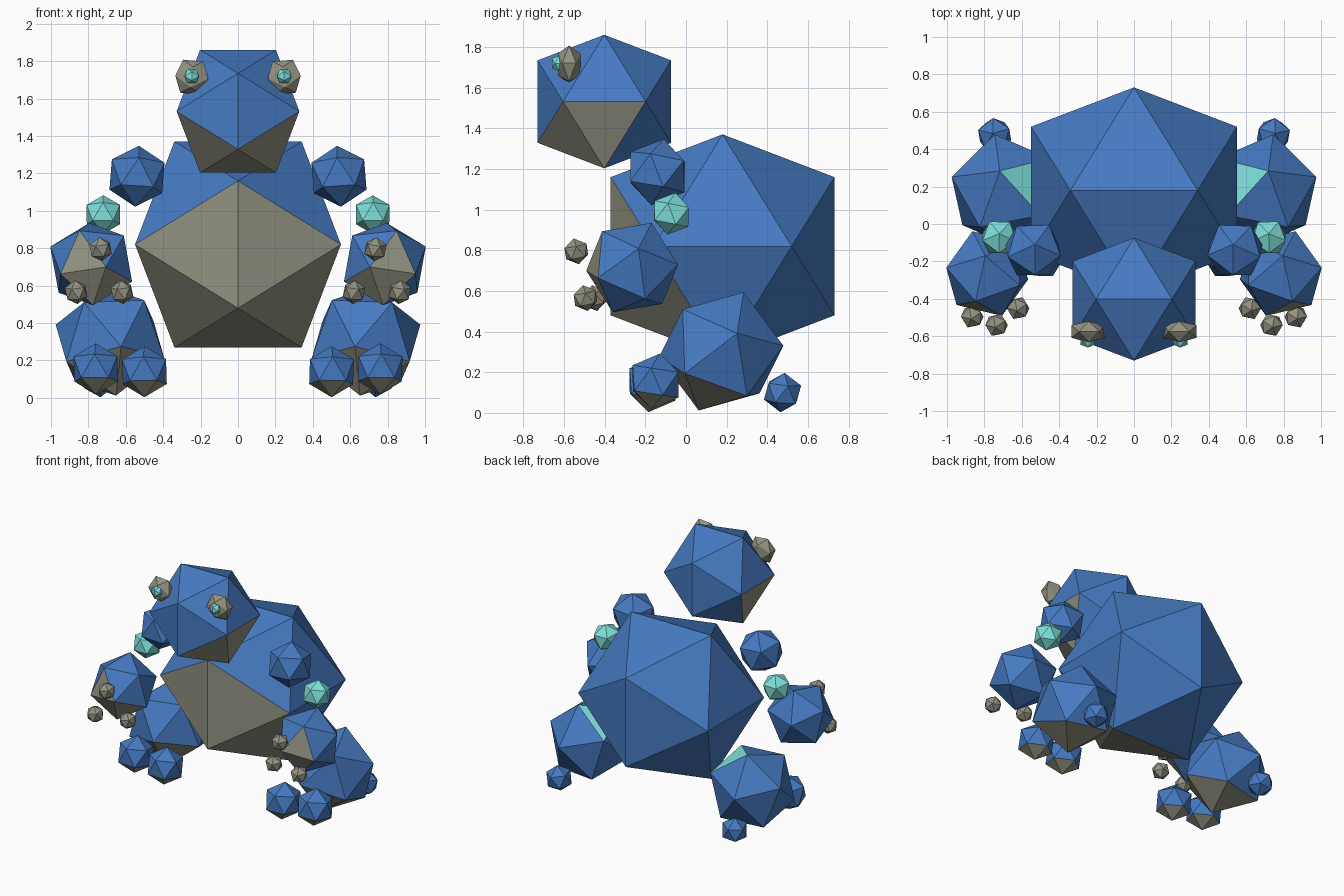
import bpy, bmesh, math
from mathutils import Vector, Matrix

if "Cube" in bpy.data.objects:
    bpy.data.objects.remove(bpy.data.objects["Cube"])


def material(name, rgb):
    m = bpy.data.materials.new(name)
    m.diffuse_color = (*rgb, 1)
    m.use_nodes = True
    m.node_tree.nodes["Principled BSDF"].inputs["Base Color"].default_value = m.diffuse_color
    return m


BLUE, GREY, TEAL = 0, 1, 2
MATS = [material("blue", (0.061, 0.195, 0.54)),
        material("warm_grey", (0.29, 0.29, 0.225)),
        material("teal", (0.21, 0.75, 0.71))]

# Vertex axis and neighbour giving the upright orientation
UPRIGHT = ((0.526, 0, 0.851), (-0.526, 0, 0.851))


def basis(axis, neighbour):
    """Frame whose z runs through one corner, with a second corner above x."""
    z = Vector(axis).normalized()
    n = Vector(neighbour)
    x = (n - z * n.dot(z)).normalized()
    return Matrix((x, z.cross(x), z)).transposed()


def gem(name, center, radius, colour, paint=(), orient=UPRIGHT, squash=1.0, mirror=True):
    """Twenty-sided ball; paint = (colour, direction, minimum dot product)."""
    frame = basis(*orient)
    for side in ((1, -1) if mirror else (1,)):
        bm = bmesh.new()
        top, low = [], []
        h, r = 1 / math.sqrt(5), 2 / math.sqrt(5)
        new = lambda p: bm.verts.new(frame @ Vector(p) * radius)
        north, south = new((0, 0, 1)), new((0, 0, -1))
        for i in range(5):
            t, u = math.radians(72 * i), math.radians(72 * i + 36)
            top.append(new((r * math.cos(t), r * math.sin(t), h)))
            low.append(new((r * math.cos(u), r * math.sin(u), -h)))
        for i in range(5):
            j = (i + 1) % 5
            for tri in ((north, top[i], top[j]), (top[i], low[i], top[j]),
                        (low[i], low[j], top[j]), (south, low[j], low[i])):
                bm.faces.new(tri)
        bm.normal_update()
        for f in bm.faces:
            f.material_index = colour
            for col, direction, limit in paint:
                if f.normal.dot(Vector(direction).normalized()) > limit:
                    f.material_index = col
        # Flatten, mirror and place
        for v in bm.verts:
            v.co = Vector((v.co.x * side, v.co.y * squash, v.co.z))
            v.co += Vector((center[0] * side, center[1], center[2]))
        bmesh.ops.recalc_face_normals(bm, faces=bm.faces)
        label = name if not mirror else ("right_" if side > 0 else "left_") + name
        me = bpy.data.meshes.new(label)
        bm.to_mesh(me)
        bm.free()
        for m in MATS:
            me.materials.append(m)
        bpy.context.collection.objects.link(bpy.data.objects.new(label, me))


# Body with grey belly
gem("body", (0, 0.18, 0.82), 0.647, BLUE, [(GREY, (0, -0.851, -0.526), 0.7)], mirror=False)

# Head with grey jaw
gem("head", (0, -0.402, 1.532), 0.386, BLUE,
    [(GREY, (0, -0.36, -0.93), 0.7),
     (GREY, (0.93, 0, -0.36), 0.95), (GREY, (-0.93, 0, -0.36), 0.95)], mirror=False)

# Eyes and pupils
gem("eye", (0.247, -0.575, 1.715), 0.104, GREY, squash=0.62,
    orient=((0.45, 0, 0.89), (-0.6, 0, 0.8)))
gem("pupil", (0.247, -0.622, 1.72), 0.045, TEAL)

# Arms
gem("shoulder", (0.54, -0.14, 1.185), 0.166, BLUE, orient=((-0.01, 0.03, 0.16), (0.15, -0.04, 0.1)))
gem("elbow", (0.72, -0.072, 0.98), 0.105, TEAL, orient=((0, 0.02, 0.1), (0.1, -0.02, 0.05)))
gem("hand", (0.785, -0.265, 0.715), 0.24, BLUE,
    [(GREY, (-0.25, -0.95, -0.3), 0.7), (TEAL, (-0.25, 0.55, 0.75), 0.93)],
    orient=((0.21, 0.03, 0.09), (-0.08, 0.1, 0.22)))
for name, pos in (("middle_finger", (0.735, -0.54, 0.795)),
                  ("inner_finger", (0.62, -0.45, 0.565)),
                  ("outer_finger", (0.865, -0.495, 0.565))):
    gem(name, pos, 0.065, GREY, orient=((0.1, -0.2, 1), (1, 0, 0.4)))

# Feet with grey soles, toes and heels
gem("foot", (0.685, 0.173, 0.303), 0.313, BLUE,
    [(GREY, (-0.02, -0.108, -0.29), 0.7), (TEAL, (-0.5, 0.04, 0.86), 0.93)],
    orient=((0.295, 0.08, 0.09), (0.02, 0.108, 0.29)))
for name, pos in (("inner_toe", (0.5, -0.165, 0.14)), ("outer_toe", (0.76, -0.15, 0.155))):
    gem(name, pos, 0.138, BLUE, [(GREY, (0, -0.2, -1), 0.7)],
        orient=((0, 0.15, 1), (1, -0.2, 0.45)))
gem("heel", (0.745, 0.475, 0.1), 0.098, BLUE, orient=((0.1, 0.1, 1), (1, 0.3, 0.3)))
